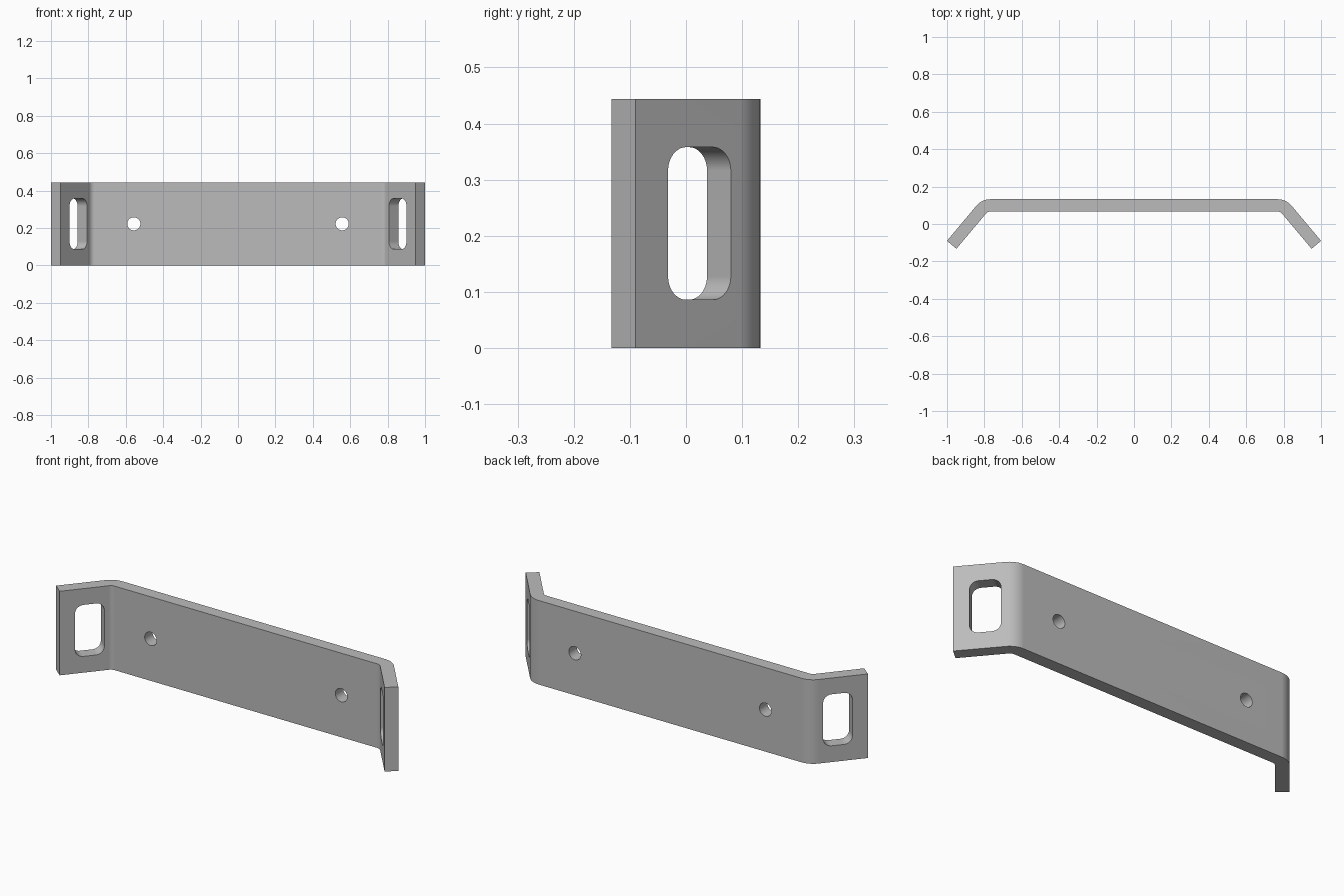
import bpy, bmesh
from math import radians, cos, sin, tan, pi
from mathutils import Matrix, Vector

if "Cube" in bpy.data.objects:
    bpy.data.objects.remove(bpy.data.objects["Cube"], do_unlink=True)

HEIGHT, THICK, BACK = 0.444, 0.066, 0.1325
BEND = radians(50)
INNER_R, OUTER_R = 0.034, 0.10
along = Vector((cos(BEND), -sin(BEND), 0))    # down the right-hand flange
outward = Vector((sin(BEND), cos(BEND), 0))   # out of the flange's outer face
tip = Vector((1.0, -0.09, 0))                 # outer corner of the flange end

steel = bpy.data.materials.new("grey steel")
steel.use_nodes = True
steel.diffuse_color = (0.5, 0.5, 0.5, 1)
steel.node_tree.nodes["Principled BSDF"].inputs["Base Color"].default_value = (0.5, 0.5, 0.5, 1)


def prism(name, outline, depth):
    """Extrude a closed outline by a vector."""
    bm = bmesh.new()
    face = bm.faces.new([bm.verts.new(p) for p in outline])
    top = bmesh.ops.extrude_face_region(bm, geom=[face])["geom"]
    bmesh.ops.translate(bm, vec=depth, verts=[v for v in top if isinstance(v, bmesh.types.BMVert)])
    bmesh.ops.recalc_face_normals(bm, faces=bm.faces)
    mesh = bpy.data.meshes.new(name)
    bm.to_mesh(mesh)
    bm.free()
    mesh.materials.append(steel)
    obj = bpy.data.objects.new(name, mesh)
    bpy.context.collection.objects.link(obj)
    return obj


def arc(centre, u, v, radius, start, end, steps):
    angles = [start + (end - start) * i / steps for i in range(steps + 1)]
    return [centre + (u * cos(a) + v * sin(a)) * radius for a in angles]


def bend(surface_y, flange_point, radius):
    """Arc joining the flat back to the flange on one side of the sheet."""
    corner = flange_point + along * ((surface_y - flange_point.y) / along.y)
    centre = Vector((corner.x - radius * tan(BEND / 2), surface_y - radius, 0))
    return arc(centre, Vector((1, 0, 0)), Vector((0, 1, 0)), radius, pi / 2, pi / 2 - BEND, 10)


# Bent sheet: right half of the section, mirrored to the left
inner_tip = tip - outward * THICK
outer = bend(BACK, tip, OUTER_R) + [tip]
inner = bend(BACK - THICK, inner_tip, INNER_R) + [inner_tip]


def flip(p):
    return Vector((-p.x, p.y, p.z))


section = outer + inner[::-1] + [flip(p) for p in inner] + [flip(p) for p in outer[::-1]]
bracket = prism("bent_bracket", section, Vector((0, 0, HEIGHT)))

# Cutters for the round holes and the rounded flange slots
up = Vector((0, 0, 1))
cutters = []
for side in (1, -1):
    hole = arc(Vector((side * 0.557, 0, HEIGHT / 2)), Vector((1, 0, 0)), up, 0.035, 0, 2 * pi, 40)[:-1]
    cutters.append(prism("hole_cutter", hole, Vector((0, 0.3, 0))))

    middle = tip + along * ((0.024 - tip.y) / along.y) + up * HEIGHT / 2
    half_w, half_h, r = 0.073, 0.136, 0.042
    slot = []
    for i, (sx, sz) in enumerate(((1, 1), (-1, 1), (-1, -1), (1, -1))):
        c = middle + along * sx * (half_w - r) + up * sz * (half_h - r) - outward * 0.12
        slot += arc(c, along, up, r, i * pi / 2, (i + 1) * pi / 2, 10)
    depth = outward * 0.2
    if side < 0:
        slot, depth = [flip(p) for p in slot], flip(depth)
    cutters.append(prism("slot_cutter", slot, depth))

bpy.ops.object.select_all(action="DESELECT")
bpy.context.view_layer.objects.active = bracket
bracket.select_set(True)
for cutter in cutters:
    cutter.hide_render = True
    mod = bracket.modifiers.new("cut", "BOOLEAN")
    mod.operation, mod.solver, mod.object = "DIFFERENCE", "EXACT", cutter
    bpy.ops.object.modifier_apply(modifier=mod.name)
    bpy.data.objects.remove(cutter, do_unlink=True)

# Smooth bends and holes, crisp edges, flat plates
bpy.ops.object.shade_smooth_by_angle(angle=radians(30))
weighted = bracket.modifiers.new("flat plates", "WEIGHTED_NORMAL")
weighted.keep_sharp = True
